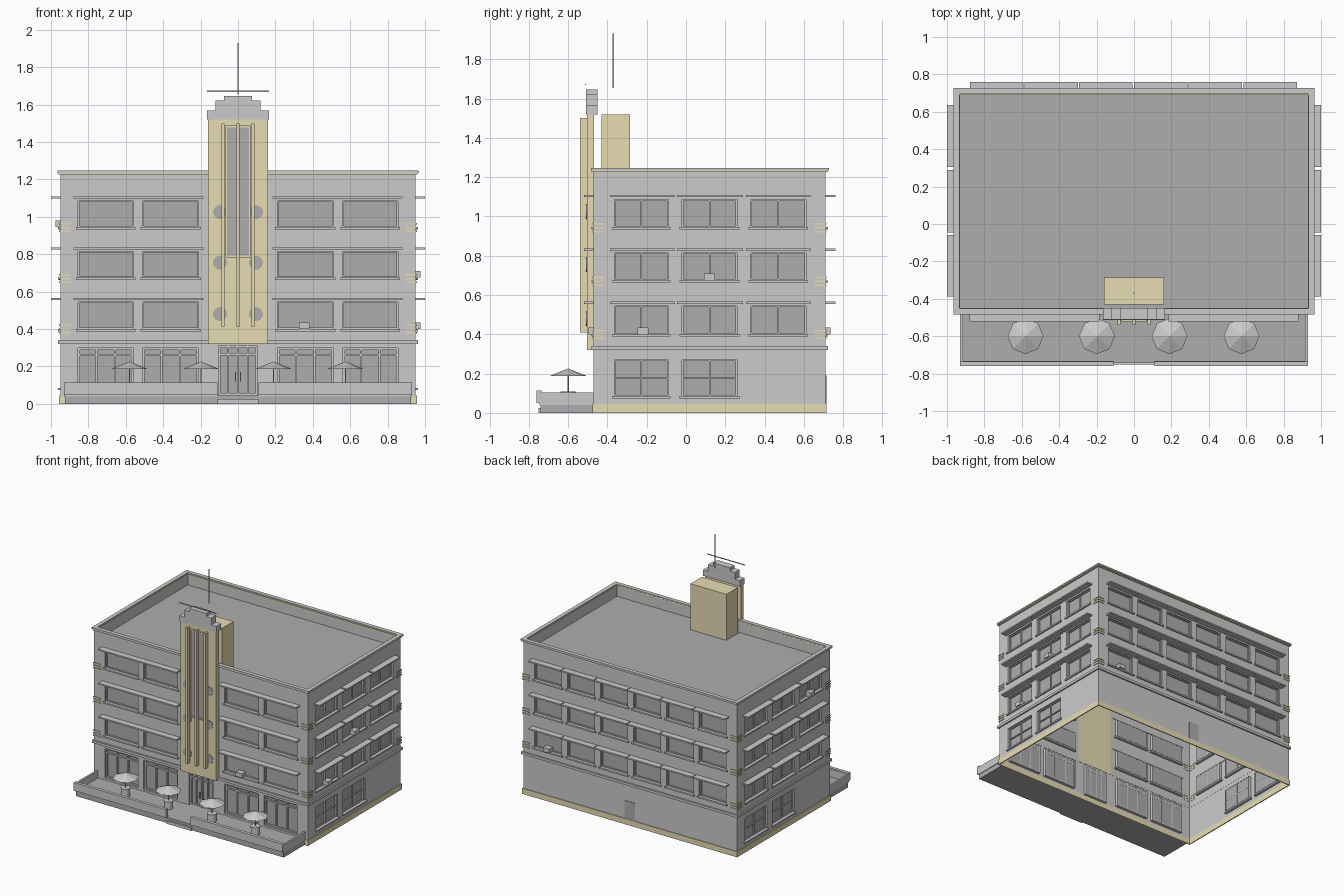
import bpy, bmesh, math
from mathutils import Vector

if "Cube" in bpy.data.objects:
    bpy.data.objects.remove(bpy.data.objects["Cube"])


def material(name, col):
    m = bpy.data.materials.new(name)
    m.diffuse_color = (*col, 1)
    m.use_nodes = True
    m.node_tree.nodes["Principled BSDF"].inputs["Base Color"].default_value = m.diffuse_color
    return m


CREAM = material("cream", (0.80, 0.72, 0.45))
DARK = material("dark_grey", (0.42, 0.42, 0.42))

# Facade frames: u along the wall, d outwards from it, z up
MAP = {
    "front": lambda u, d, z: Vector((u, -0.47 - d, z)),
    "back": lambda u, d, z: Vector((u, 0.71 + d, z)),
    "right": lambda u, d, z: Vector((0.95 + d, u, z)),
    "left": lambda u, d, z: Vector((-0.95 - d, u, z)),
}


def finish(name, bm, mat=None):
    me = bpy.data.meshes.new(name)
    bm.to_mesh(me)
    bm.free()
    ob = bpy.data.objects.new(name, me)
    bpy.context.collection.objects.link(ob)
    if mat:
        me.materials.append(mat)
    return ob


def boxes(name, items, mat=None):
    """items: (x0, x1, y0, y1, z0, z1)"""
    bm = bmesh.new()
    for x0, x1, y0, y1, z0, z1 in items:
        vs = bmesh.ops.create_cube(bm, size=1)["verts"]
        for v in vs:
            v.co = Vector((x1 if v.co.x > 0 else x0, y1 if v.co.y > 0 else y0, z1 if v.co.z > 0 else z0))
    return finish(name, bm, mat)


def fbox(side, u0, u1, d0, d1, z0, z1):
    a, b = MAP[side](u0, d0, z0), MAP[side](u1, d1, z1)
    return (min(a.x, b.x), max(a.x, b.x), min(a.y, b.y), max(a.y, b.y), z0, z1)


def ring(x, y0, y1, t, z0, z1):
    return [(-x, x, y0, y0 + t, z0, z1), (-x, x, y1 - t, y1, z0, z1),
            (-x, -x + t, y0 + t, y1 - t, z0, z1), (x - t, x, y0 + t, y1 - t, z0, z1)]


def wall(side, u0, u1, openings, depth=0.022, top=1.15):
    """Sheet wall with real openings and reveals, plus recessed glass."""
    P = MAP[side]
    us = sorted({u0, u1, *[o[0] for o in openings], *[o[1] for o in openings]})
    zs = sorted({0, top, *[o[2] for o in openings], *[o[3] for o in openings]})
    bm, gl = bmesh.new(), bmesh.new()
    quad = lambda b, pts: b.faces.new([b.verts.new(P(*p)) for p in pts])
    for a, b in zip(us, us[1:]):
        for c, d in zip(zs, zs[1:]):
            mu, mz = (a + b) / 2, (c + d) / 2
            if not any(o[0] < mu < o[1] and o[2] < mz < o[3] for o in openings):
                quad(bm, [(a, 0, c), (b, 0, c), (b, 0, d), (a, 0, d)])
    for a, b, c, d in openings:
        loop = [(a, c), (b, c), (b, d), (a, d)]
        for (p, q), (r, s) in zip(loop, loop[1:] + loop[:1]):
            quad(bm, [(p, 0, q), (p, -depth, q), (r, -depth, s), (r, 0, s)])
        quad(gl, [(p, -depth, q) for p, q in loop])
    out = P(0, 1, 0) - P(0, 0, 0)
    bmesh.ops.remove_doubles(bm, verts=bm.verts, dist=1e-5)
    bmesh.ops.recalc_face_normals(bm, faces=bm.faces)
    bm.faces.ensure_lookup_table()
    if bm.faces[0].normal.dot(out) < 0:
        bmesh.ops.reverse_faces(bm, faces=bm.faces)
    gl.normal_update()
    bmesh.ops.reverse_faces(gl, faces=[f for f in gl.faces if f.normal.dot(out) < 0])
    finish(side + "_wall", bm)
    finish(side + "_glass", gl, DARK)


def frame(side, o, nu=1, zbars=(), w=0.007):
    a, b, c, d = o
    r = [(a, a + w, c, d), (b - w, b, c, d), (a, b, c, c + w), (a, b, d - w, d)]
    r += [(a + (b - a) * i / nu - w / 2, a + (b - a) * i / nu + w / 2, c, d) for i in range(1, nu)]
    r += [(a, b, z - w / 2, z + w / 2) for z in zbars]
    return [fbox(side, p, q, -0.023, -0.012, s, t) for p, q, s, t in r]


# Openings per facade
ROWS = [(0.40, 0.545), (0.675, 0.815), (0.945, 1.085)]
FRONT = [(-0.855, -0.56), (-0.51, -0.21), (0.21, 0.51), (0.56, 0.855)]
SIDE = [(-0.365, -0.09), (-0.02, 0.26), (0.33, 0.61)]
BACK = [(-0.735 + i * 0.293 - 0.12, -0.735 + i * 0.293 + 0.12) for i in range(6)]
COLS = {"front": FRONT, "back": BACK, "right": SIDE, "left": SIDE}
SPAN = {"front": (-0.95, 0.95), "back": (-0.95, 0.95), "right": (-0.47, 0.71), "left": (-0.47, 0.71)}
ENTRY = (-0.105, 0.105, 0.045, 0.31)
SHOPS = [(a, b, 0.06, 0.298) for a, b in FRONT]
GROUND = {"front": SHOPS + [ENTRY], "back": [],
          "right": [(*c, 0.085, 0.27) for c in SIDE[:2]], "left": [(*c, 0.085, 0.27) for c in SIDE[1:]]}

for side, cols in COLS.items():
    upper = [(*c, *r) for r in ROWS for c in cols]
    wall(side, *SPAN[side], upper + GROUND[side])
    # Frames and sills
    fr, sills = [], []
    for o in upper + (GROUND[side] if side != "front" else []):
        two = side in ("left", "right")
        fr += frame(side, o, 2 if two else 1, [o[2] + (o[3] - o[2]) * 0.5] if two and o[2] < 0.1 else ())
        sills.append(fbox(side, o[0] - 0.012, o[1] + 0.012, -0.02, 0.012, o[2] - 0.012, o[2]))
    boxes(side + "_window_frames", fr)
    boxes(side + "_sills", sills)
    # Eyebrow canopies
    spans = {"front": [(-0.88, -0.185), (0.185, 0.88)],
             "back": [(-0.878 + i * 0.2925, -0.592 + i * 0.2925) for i in range(6)]}.get(
                 side, [(-0.388, -0.058), (-0.045, 0.29), (0.305, 0.635)])
    boxes(side + "_canopies", [fbox(side, a, b, -0.005, 0.05, z, z + 0.011)
                               for a, b in spans for z in (0.555, 0.825, 1.098)])

# Shopfront framing and entrance doors
shop = []
for o in SHOPS:
    shop += frame("front", o, 3, [0.262], 0.011)
boxes("shopfront_frames", shop)
doors = frame("front", ENTRY, 1, [0.265], 0.012)
doors += [fbox("front", x - 0.005, x + 0.005, -0.023, -0.008, 0.045, 0.31) for x in (-0.052, 0, 0.052)]
doors += [fbox("front", x - 0.003, x + 0.003, -0.008, 0.002, 0.12, 0.17) for x in (-0.014, 0.014)]
boxes("entrance_doors", doors)
boxes("back_door", [fbox("back", -0.045, 0.045, -0.005, 0.004, 0.045, 0.19)], DARK)

# Roof, parapet, coping, bands
boxes("roof_deck", [(-0.945, 0.945, -0.465, 0.705, 1.14, 1.15)], DARK)
boxes("parapet", ring(0.95, -0.47, 0.71, 0.02, 1.15, 1.228))
boxes("coping_trim", ring(0.96, -0.48, 0.72, 0.03, 1.226, 1.236), CREAM)
boxes("coping", ring(0.965, -0.483, 0.727, 0.032, 1.235, 1.247))
boxes("string_course", ring(0.962, -0.482, 0.722, 0.013, 0.32, 0.34))
boxes("plinth", ring(0.956, -0.476, 0.716, 0.008, 0, 0.045), CREAM)

# Corner speed stripes
stripes = []
for z in (0.375, 0.645, 0.918):
    for k in range(3):
        for sx in (-1, 1):
            for y0, y1 in ((-0.476, -0.415), (0.655, 0.716)):
                x0, x1 = sorted((sx * 0.956, sx * 0.895))
                zz = z + k * 0.02
                yy = (y0, y0 + 0.008) if y0 < 0 else (y1 - 0.008, y1)
                stripes.append((x0, x1, *yy, zz, zz + 0.008))
                xe = sorted((sx * 0.956, sx * 0.948))
                stripes.append((*xe, y0, y1, zz, zz + 0.008))
boxes("corner_stripes", stripes, CREAM)

# Window air conditioners
boxes("air_conditioners", [fbox(s, u - 0.028, u + 0.028, -0.02, 0.026, z, z + 0.034) for s, u, z in (
    ("front", 0.355, 0.40), ("right", -0.22, 0.40), ("right", 0.12, 0.675),
    ("left", -0.22, 0.945), ("back", 0.73, 0.40))])

# Tower
boxes("tower_panel", [(-0.16, 0.16, -0.505, -0.468, 0.32, 1.52)], CREAM)
boxes("tower_penthouse", [(-0.16, 0.16, -0.43, -0.285, 1.145, 1.52)], CREAM)
boxes("tower_cap", [(-0.165, 0.165, -0.51, -0.45, 1.52, 1.567), (-0.12, 0.12, -0.51, -0.45, 1.567, 1.622),
                    (-0.075, 0.075, -0.51, -0.45, 1.622, 1.647)])
boxes("tower_glass", [(-0.06, 0.06, -0.513, -0.50, 0.79, 1.48)], DARK)
boxes("tower_glass_frame", [(-0.067, -0.058, -0.52, -0.5, 0.783, 1.487), (0.058, 0.067, -0.52, -0.5, 0.783, 1.487),
                            (-0.067, 0.067, -0.52, -0.5, 0.783, 0.792), (-0.067, 0.067, -0.52, -0.5, 1.478, 1.487)],
      CREAM)
boxes("tower_fins", [(x - 0.008, x + 0.008, -0.54, -0.5, 0.41, 1.5) for x in (-0.08, 0, 0.08)], CREAM)
boxes("roof_rail", [(-0.165, 0.165, -0.513, -0.508, 1.668, 1.674)])
boxes("antenna", [(-0.003, 0.003, -0.373, -0.367, 1.655, 1.93)])


def cone(bm, r1, r2, x, y, z0, z1, n):
    vs = bmesh.ops.create_cone(bm, cap_ends=True, segments=n, radius1=r1, radius2=r2, depth=z1 - z0)["verts"]
    bmesh.ops.translate(bm, verts=vs, vec=(x, y, (z0 + z1) / 2))
    return vs


# Porthole windows
bm = bmesh.new()
for x in (-0.096, 0.096):
    for z in (0.48, 0.755, 1.025):
        vs = cone(bm, 0.037, 0.037, 0, 0, -0.004, 0.004, 24)
        for v in vs:
            v.co = Vector((x + v.co.x, -0.505 + v.co.z, z + v.co.y))
bmesh.ops.recalc_face_normals(bm, faces=bm.faces)
finish("porthole_windows", bm, DARK)

# Terrace with low wall and entrance step
boxes("terrace_floor", [(-0.925, 0.925, -0.74, -0.47, 0, 0.045)], DARK)
tw = []
for s in (-1, 1):
    x0, x1 = sorted((s * 0.93, s * 0.11))
    tw.append((x0, x1, -0.745, -0.733, 0.04, 0.105))
    tw.append((x0, x1, -0.76, -0.735, 0.05, 0.115))
    e0, e1 = sorted((s * 0.93, s * 0.915))
    tw.append((e0, e1, -0.735, -0.47, 0.04, 0.105))
boxes("terrace_wall", tw)
boxes("entrance_step", [(-0.11, 0.11, -0.752, -0.74, 0, 0.025)])

# Umbrella tables
for i, x in enumerate((-0.58, -0.198, 0.19, 0.575)):
    bm = bmesh.new()
    cone(bm, 0.034, 0.034, x, -0.6, 0.045, 0.105, 12)
    cone(bm, 0.038, 0.038, x, -0.6, 0.103, 0.109, 12)
    cone(bm, 0.004, 0.004, x, -0.6, 0.105, 0.215, 6)
    finish(f"table_{i + 1}", bm)
    bm = bmesh.new()
    vs = cone(bm, 0.096, 0, x, -0.6, 0.187, 0.226, 8)
    finish(f"umbrella_{i + 1}", bm)
